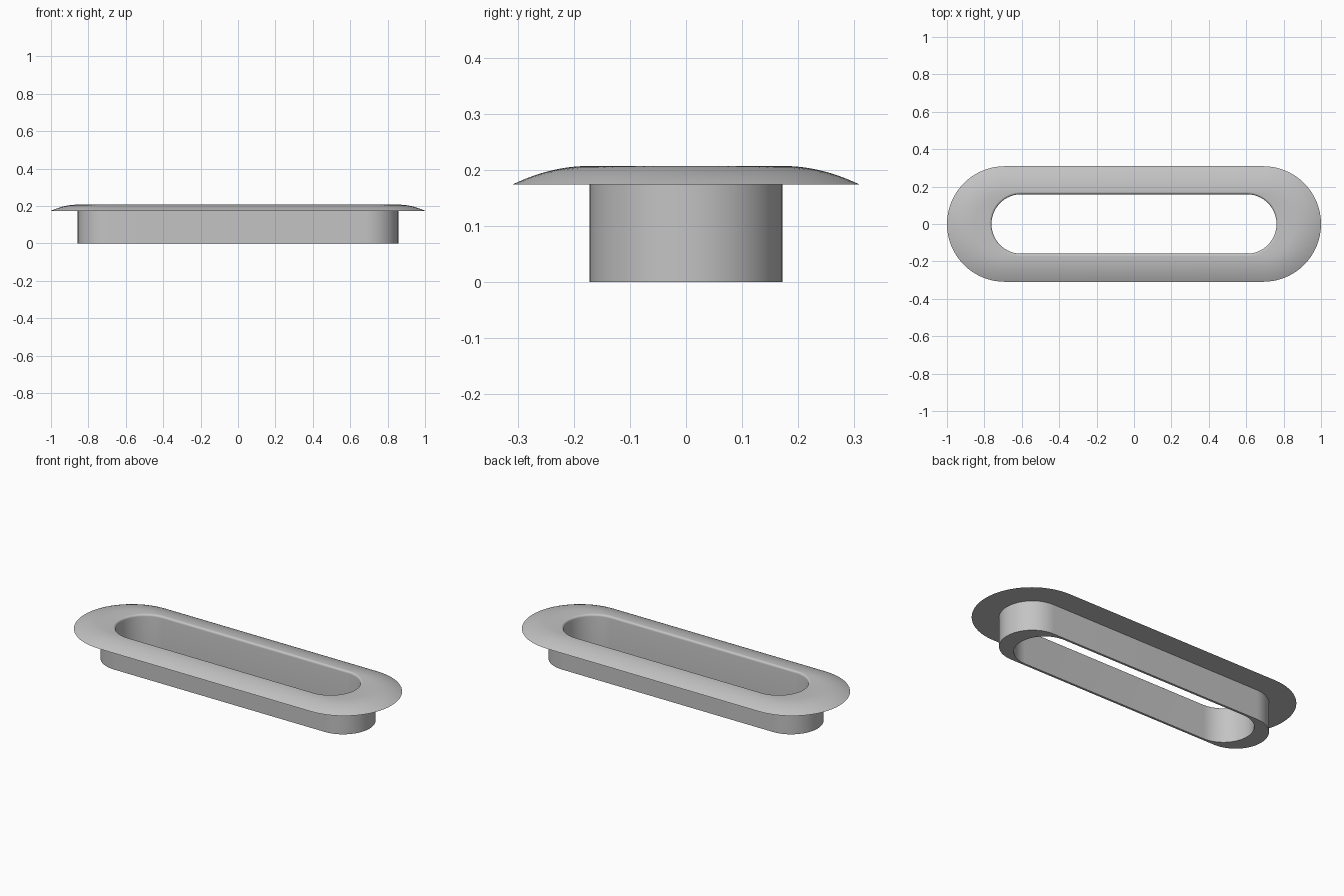
import bpy
import bmesh
import math

cube = bpy.data.objects.get("Cube")
if cube:
    bpy.data.objects.remove(cube, do_unlink=True)

grey = bpy.data.materials.new("satin_grey")
grey.use_nodes = True
colour = (0.55, 0.55, 0.55, 1)
grey.diffuse_color = colour
grey.node_tree.nodes["Principled BSDF"].inputs["Base Color"].default_value = colour

ARC = 32        # segments in each rounded end
TOP = 0.207     # crest height
LIP = 0.174     # underside of the flange


def stadium(bm, half_x, half_y, z):
    """Ring of vertices: straight sides with semicircular ends."""
    ring = []
    for side in (1, -1):
        for i in range(ARC + 1):
            a = math.pi * (i / ARC - 0.5)
            x = half_x - half_y + half_y * math.cos(a)
            ring.append(bm.verts.new((side * x, side * half_y * math.sin(a), z)))
    return ring


def mix(a, b, t):
    return a + (b - a) * t


# Cross-section as (half length, half width, height), going round the wall
hole, wall, rim = (0.762, 0.159), (0.857, 0.172), (1.0, 0.309)
section = [(*hole, 0), (*wall, 0), (*wall, LIP), (*rim, LIP)]

# Domed flange from the outer lip up to the crest
for i in range(1, 13):
    t = 1 - i / 12
    section.append((mix(wall[0], rim[0], t), mix(wall[1], rim[1], t),
                    TOP - (TOP - LIP) * t * t))

# Rounded inner edge rolling down into the opening
fillet = 0.012
for i in range(7):
    a = math.pi / 2 * i / 6
    out = fillet * (1 - math.sin(a))
    section.append((hole[0] + out, hole[1] + out,
                    TOP - fillet * (1 - math.cos(a))))

# Loft the closed section around the opening
bm = bmesh.new()
rings = [stadium(bm, *s) for s in section]
for k, ring in enumerate(rings):
    after = rings[(k + 1) % len(rings)]
    for i in range(len(ring)):
        j = (i + 1) % len(ring)
        bm.faces.new((ring[i], ring[j], after[j], after[i]))
bmesh.ops.recalc_face_normals(bm, faces=bm.faces)

mesh = bpy.data.meshes.new("recessed_pull_frame")
bm.to_mesh(mesh)
bm.free()
mesh.materials.append(grey)
frame = bpy.data.objects.new("recessed_pull_frame", mesh)
bpy.context.collection.objects.link(frame)

bpy.ops.object.select_all(action="DESELECT")
frame.select_set(True)
bpy.context.view_layer.objects.active = frame
bpy.ops.object.shade_smooth_by_angle(angle=math.radians(30))
